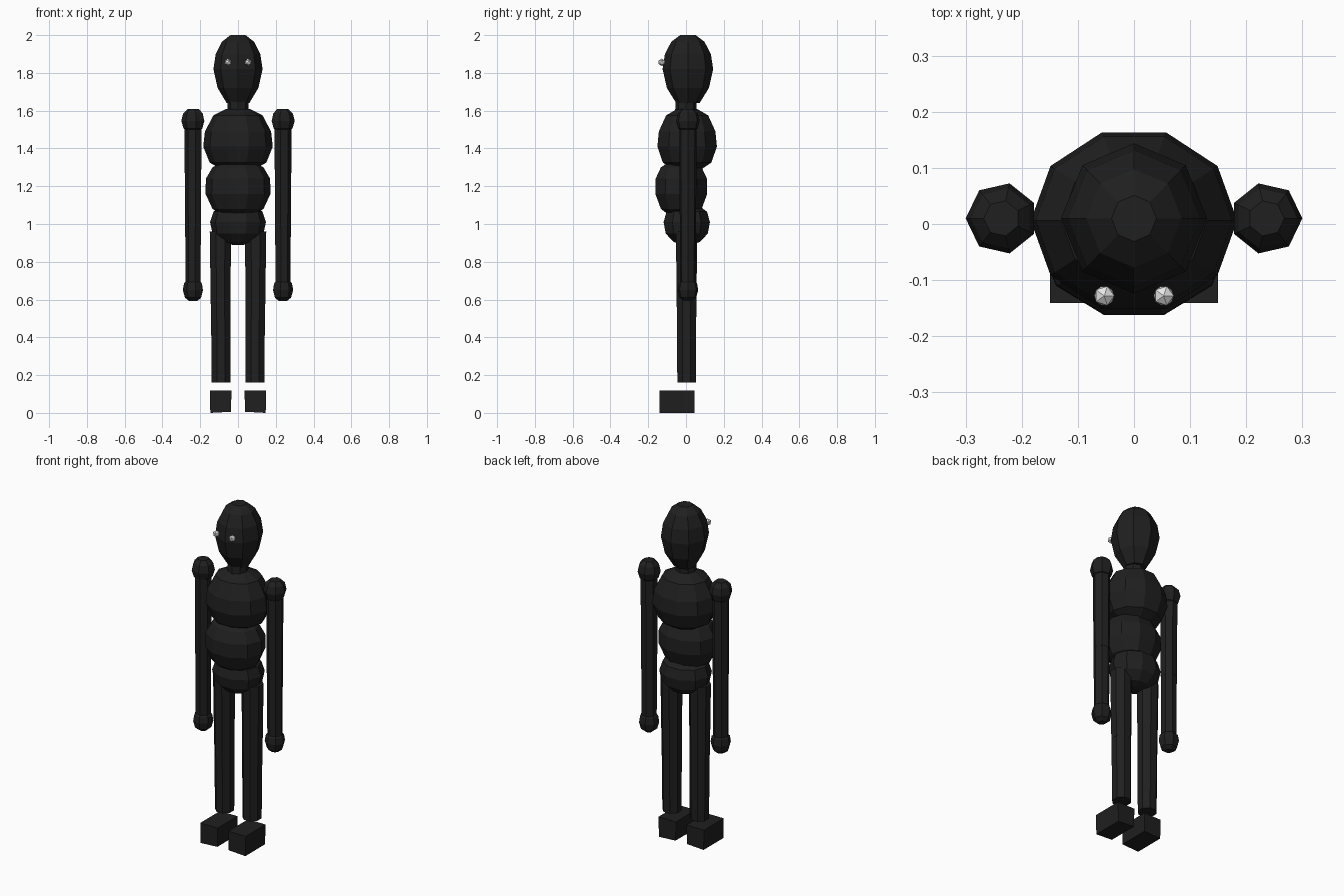
import bpy, bmesh, math

cube = bpy.data.objects.get("Cube")
if cube:
    bpy.data.objects.remove(cube, do_unlink=True)


def material(name, value):
    mat = bpy.data.materials.new(name)
    mat.use_nodes = True
    color = (value, value, value, 1)
    mat.diffuse_color = color
    mat.node_tree.nodes["Principled BSDF"].inputs["Base Color"].default_value = color
    return mat


BLACK = material("charcoal black", 0.014)
WHITE = material("eye white", 0.8)


def finish(name, bm, mat):
    bmesh.ops.recalc_face_normals(bm, faces=bm.faces)
    mesh = bpy.data.meshes.new(name)
    bm.to_mesh(mesh)
    bm.free()
    mesh.materials.append(mat)
    obj = bpy.data.objects.new(name, mesh)
    bpy.context.collection.objects.link(obj)
    return obj


def lathe(name, profile, sides, x=0, y=0, depth=1, turn=0, lean=0):
    """Faceted solid of rings (radius, z); lean shifts x outward towards the top."""
    bm = bmesh.new()
    rings = []
    base = profile[-1][1]
    for r, z in profile:
        ring = []
        for i in range(sides):
            a = turn + math.tau * i / sides
            ring.append(bm.verts.new((x + lean * (z - base) + r * math.cos(a),
                                      y + r * depth * math.sin(a), z)))
        rings.append(ring)
    for top, low in zip(rings, rings[1:]):
        for i in range(sides):
            j = (i + 1) % sides
            bm.faces.new((top[i], top[j], low[j], low[i]))
    bm.faces.new(rings[0])
    bm.faces.new(rings[-1][::-1])
    return finish(name, bm, BLACK)


def ball(name, center, radius, mat):
    bm = bmesh.new()
    bmesh.ops.create_icosphere(bm, subdivisions=1, radius=radius)
    bmesh.ops.translate(bm, verts=bm.verts, vec=center)
    return finish(name, bm, mat)


# Head and neck
lathe("head", [(0.04, 2.0), (0.085, 1.965), (0.118, 1.9), (0.13, 1.82),
               (0.108, 1.72), (0.06, 1.64)], 8, y=0.01, depth=1.03)
lathe("neck", [(0.055, 1.68), (0.058, 1.57)], 8)

# Three stacked torso masses
lathe("chest", [(0.06, 1.61), (0.13, 1.575), (0.175, 1.49), (0.184, 1.41),
                (0.15, 1.325), (0.08, 1.285)], 10, y=0.006, depth=0.9)
lathe("abdomen", [(0.07, 1.335), (0.135, 1.3), (0.17, 1.24), (0.172, 1.16),
                  (0.135, 1.08), (0.07, 1.04)], 10, y=-0.025, depth=0.84)
lathe("pelvis", [(0.08, 1.095), (0.13, 1.065), (0.148, 1.01), (0.135, 0.95),
                 (0.085, 0.905), (0.03, 0.89)], 10, y=0.004, depth=0.87)

# Eyes, arms, legs and feet on both sides
for side, s in (("left", 1), ("right", -1)):
    ball(side + "_eye", (s * 0.053, -0.128, 1.856), 0.02, WHITE)

    arm = dict(sides=7, x=s * 0.236, y=0.01, turn=0 if s > 0 else math.pi)
    lathe(side + "_shoulder", [(0.032, 1.608), (0.055, 1.585), (0.064, 1.545),
                               (0.052, 1.505), (0.025, 1.485)], **arm)
    lathe(side + "_upper_arm", [(0.047, 1.53), (0.045, 1.05)], **arm)
    lathe(side + "_forearm", [(0.044, 1.09), (0.042, 0.66)], **arm)
    lathe(side + "_hand", [(0.03, 0.705), (0.05, 0.685), (0.056, 0.65),
                           (0.045, 0.61), (0.022, 0.592)], **arm)

    lathe(side + "_thigh", [(0.061, 0.96), (0.056, 0.54)], 8, x=s * 0.092,
          y=0.003, turn=math.pi / 8, lean=s * 0.003)
    lathe(side + "_shin", [(0.056, 0.58), (0.053, 0.16)], 8, x=s * 0.09,
          y=0.003, turn=math.pi / 8, lean=s * 0.004)

    # Block foot, slightly wider at the top
    bm = bmesh.new()
    bmesh.ops.create_cube(bm, size=1)
    for v in bm.verts:
        width = 0.115 if v.co.z > 0 else 0.109
        v.co = (s * 0.092 + v.co.x * width, -0.048 + v.co.y * 0.185,
                0.06 + v.co.z * 0.116)
        if v.co.z < 0.06:
            v.co.z = 0 if v.co.x * s > 0.09 else 0.006
    finish(side + "_foot", bm, BLACK)
